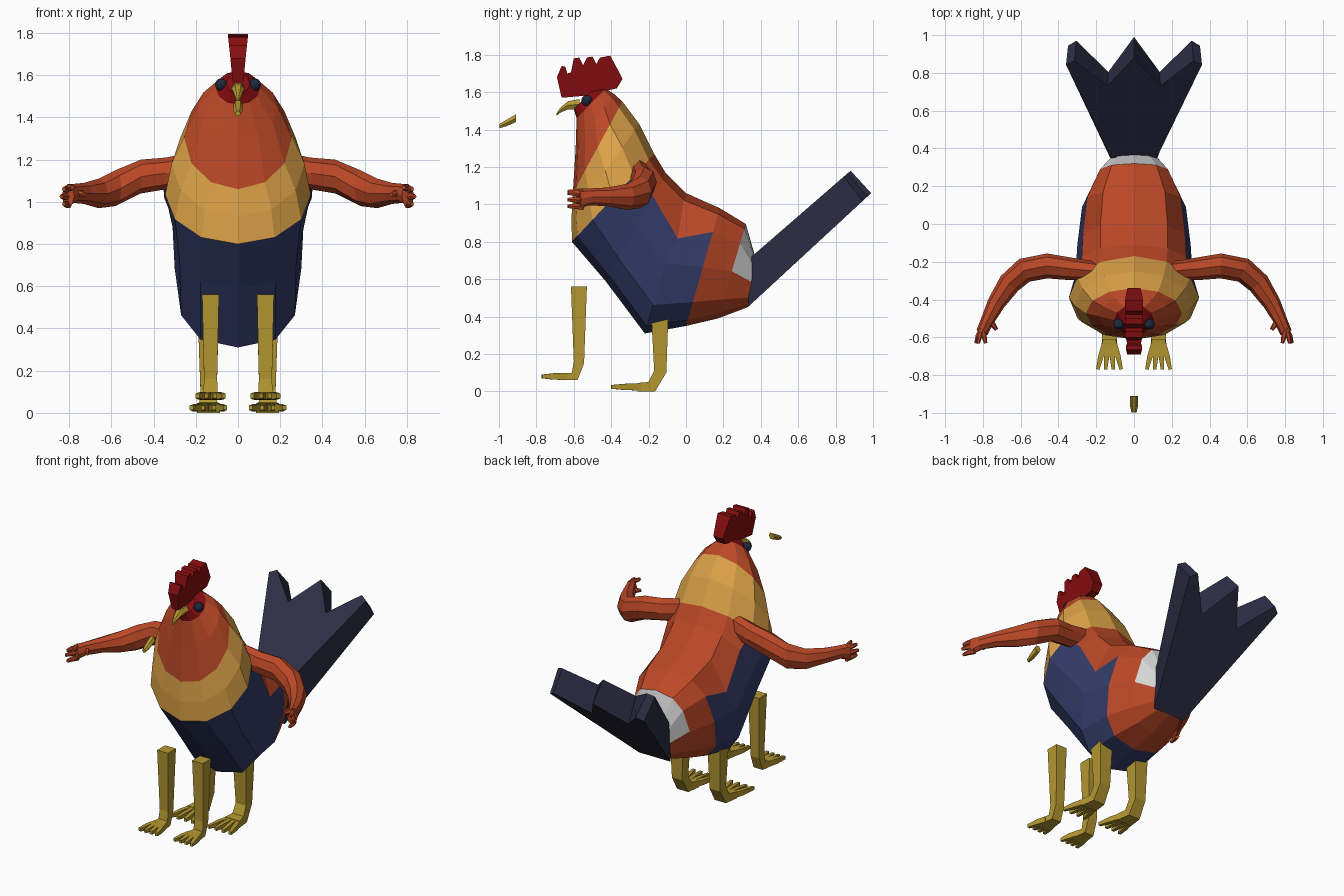
import bpy, bmesh, math
from mathutils import Vector

if "Cube" in bpy.data.objects:
    bpy.data.objects.remove(bpy.data.objects["Cube"])


def material(name, rgb):
    m = bpy.data.materials.new(name)
    m.diffuse_color = (*rgb, 1)
    m.use_nodes = True
    m.node_tree.nodes["Principled BSDF"].inputs["Base Color"].default_value = m.diffuse_color
    return m


RUST = material("rust orange", (0.50, 0.065, 0.02))
GOLD = material("gold", (0.73, 0.37, 0.065))
BLUE = material("navy blue", (0.034, 0.045, 0.141))
WHITE = material("off white", (0.66, 0.66, 0.66))
RED = material("dark red", (0.24, 0.004, 0.005))
YELLOW = material("leg yellow", (0.45, 0.31, 0.03))
DARK = material("tail black", (0.027, 0.027, 0.061))
EYE = material("eye navy", (0.013, 0.022, 0.05))


def build(name, mats, verts, faces, indices=None):
    mesh = bpy.data.meshes.new(name)
    mesh.from_pydata([tuple(v) for v in verts], [], faces)
    for m in mats:
        mesh.materials.append(m)
    if indices:
        for poly, i in zip(mesh.polygons, indices):
            poly.material_index = i
    bm = bmesh.new()
    bm.from_mesh(mesh)
    bmesh.ops.recalc_face_normals(bm, faces=bm.faces)
    bm.to_mesh(mesh)
    bm.free()
    obj = bpy.data.objects.new(name, mesh)
    bpy.context.scene.collection.objects.link(obj)
    return obj


def loft(name, mats, rings, rule=None):
    """Skin equal-sized rings, cap both ends; rule(span, k) gives the colour."""
    n = len(rings[0])
    verts = [p for r in rings for p in r]
    faces, idx = [], []
    for s in range(len(rings) - 1):
        for k in range(n):
            j = (k + 1) % n
            faces.append((s * n + k, s * n + j, (s + 1) * n + j, (s + 1) * n + k))
            idx.append(rule(s, k) if rule else 0)
    last = len(rings) - 1
    faces += [tuple(range(n)), tuple(last * n + k for k in range(n))]
    idx += [rule(0, 0), rule(last - 1, n // 2)] if rule else [0, 0]
    return build(name, mats, verts, faces, idx)


def tube(name, mat, path, n=6):
    """Tube along points (x, y, z, half width, half height)."""
    pts = [Vector(p[:3]) for p in path]
    rings = []
    for i, p in enumerate(path):
        t = pts[min(i + 1, len(pts) - 1)] - pts[max(i - 1, 0)]
        side = Vector((t.y, -t.x, 0)).normalized()
        grow, phase = (1.414, math.pi / 4) if n == 4 else (1, 0)
        ring = []
        for k in range(n):
            a = phase + 2 * math.pi * k / n
            ring.append(pts[i] + side * (p[3] * grow * math.cos(a))
                        + Vector((0, 0, p[4] * grow * math.sin(a))))
        rings.append(ring)
    return loft(name, [mat], rings)


# Body: tilted rings (top y, z, bottom y, z, half width, squareness)
BODY = [
    (-0.50, 1.61, -0.60, 1.51, 0.055, 1), (-0.43, 1.62, -0.585, 1.46, 0.105, 1),
    (-0.385, 1.59, -0.59, 1.30, 0.19, 1), (-0.34, 1.55, -0.605, 1.06, 0.255, 1),
    (-0.25, 1.43, -0.612, 0.93, 0.315, 1), (-0.17, 1.27, -0.61, 0.80, 0.345, 1),
    (-0.11, 1.17, -0.43, 0.59, 0.31, 0.8), (0.0, 1.06, -0.22, 0.31, 0.30, 0.75),
    (0.18, 0.98, 0.0, 0.35, 0.275, 0.75), (0.32, 0.895, 0.17, 0.39, 0.20, 0.75),
    (0.37, 0.72, 0.33, 0.45, 0.125, 0.7)]


def power(v, p):
    return math.copysign(abs(v) ** p, v) if abs(v) > 1e-6 else 0


rings = []
for ty, tz, by, bz, w, p in BODY:
    ring = []
    for k in range(12):
        a = math.radians(30 * k)
        c = power(math.cos(a), p) / 2
        ring.append(Vector((w * power(math.sin(a), p),
                            (ty + by) / 2 + (ty - by) * c,
                            (tz + bz) / 2 + (tz - bz) * c)))
    rings.append(ring)
for k in (2, 10):  # notch in the blue flank
    rings[7][k].z -= 0.09


def body_colour(span, k):
    if span == 0:
        return 4
    if span in (3, 4):
        return 1
    if span in (5, 6, 7) and 2 <= k <= 9:
        return 2
    if span == 9 and (k < 3 or k >= 9):
        return 3
    return 0


loft("body", [RUST, GOLD, BLUE, WHITE, RED], rings, body_colour)

# Tail: three-pointed fan with a top and a bottom outline
half = [(0.12, 0.0), (0.36, 0.93), (0.315, 0.97), (0.14, 0.72)]
fan = half + [(0, 1.0)] + [(-x, t) for x, t in reversed(half)]
loft("tail", [DARK], [
    [(x, 0.35 + 0.53 * t, 0.72 + 0.46 * t) for x, t in fan],
    [(x * 0.97, 0.33 + 0.66 * t, 0.45 + 0.61 * t) for x, t in fan]])

# Comb: jagged plate, thicker towards the top
COMB = [(-0.665, 1.57), (-0.69, 1.68), (-0.665, 1.74), (-0.645, 1.735), (-0.635, 1.70),
        (-0.615, 1.705), (-0.60, 1.78), (-0.57, 1.785), (-0.55, 1.745), (-0.53, 1.785),
        (-0.50, 1.79), (-0.48, 1.75), (-0.46, 1.785), (-0.405, 1.795), (-0.37, 1.73),
        (-0.34, 1.67), (-0.37, 1.62), (-0.47, 1.60), (-0.55, 1.58)]
loft("comb", [RED], [[(s * (0.026 + 0.11 * max(0, z - 1.59)), y, z) for y, z in COMB]
                     for s in (-1, 1)])

# Beak halves, the lower one set forward
tube("upper_beak", YELLOW, [(0, -0.57, 1.535, 0.034, 0.032), (0, -0.63, 1.53, 0.027, 0.025),
                            (0, -0.67, 1.505, 0.016, 0.016), (0, -0.692, 1.48, 0.006, 0.007)])
tube("lower_beak", YELLOW, [(0, -0.91, 1.46, 0.022, 0.024), (0, -0.96, 1.435, 0.022, 0.02),
                            (0, -0.998, 1.418, 0.013, 0.013)])

# Arm centre line with half width and half height
ARM = [(0.20, -0.25, 1.16, 0.05, 0.08), (0.34, -0.237, 1.135, 0.06, 0.075),
       (0.46, -0.222, 1.12, 0.066, 0.08), (0.58, -0.245, 1.065, 0.066, 0.085),
       (0.66, -0.315, 1.04, 0.06, 0.07), (0.73, -0.42, 1.04, 0.047, 0.05),
       (0.78, -0.52, 1.04, 0.035, 0.045), (0.805, -0.575, 1.03, 0.032, 0.055)]
FINGERS = [(0.785, 1.068), (0.825, 1.06), (0.837, 1.025), (0.825, 0.99)]


def leg(name, x, rows, hw, toe_end, toe_z, spread):
    """Square leg from rows of (front y, z, back y, z), plus four toes."""
    loft(name, [YELLOW], [[(x - w, fy, fz), (x + w, fy, fz), (x + w, by, bz), (x - w, by, bz)]
                          for (fy, fz, by, bz), w in zip(rows, hw)])
    start = rows[-1][0] + 0.02
    for i in range(4):
        f = (i - 1.5) / 1.5
        mid = (start + toe_end) / 2
        tube(f"{name}_toe_{i + 1}", YELLOW,
             [(x + f * spread * 0.45, start, toe_z, 0.014, 0.019),
              (x + f * spread * 0.75, mid, toe_z, 0.014, 0.017),
              (x + f * spread, toe_end, toe_z, 0.009, 0.01)], 4)


for side, s in (("left", 1), ("right", -1)):
    # Arm and hand
    tube(f"{side}_arm", RUST, [(s * p[0], *p[1:]) for p in ARM], 8)
    for i, (fx, fz) in enumerate(FINGERS):
        tube(f"{side}_finger_{i + 1}", RUST,
             [(s * 0.803, -0.55, fz - 0.004, 0.016, 0.018),
              (s * (fx * 0.6 + 0.323), -0.595, fz, 0.014, 0.016),
              (s * fx, -0.632, fz, 0.009, 0.011)], 6)
    tube(f"{side}_thumb", RUST, [(s * 0.78, -0.50, 1.04, 0.018, 0.018),
                                 (s * 0.745, -0.535, 1.04, 0.015, 0.016),
                                 (s * 0.727, -0.56, 1.035, 0.009, 0.01)], 6)

    # Front and rear legs
    leg(f"{side}_front_leg", s * 0.13,
        [(-0.615, 0.56, -0.53, 0.56), (-0.60, 0.16, -0.545, 0.15),
         (-0.61, 0.10, -0.58, 0.06), (-0.66, 0.095, -0.66, 0.06)],
        (0.04, 0.031, 0.034, 0.045), -0.77, 0.08, 0.062)
    leg(f"{side}_rear_leg", s * 0.14,
        [(-0.185, 0.39, -0.095, 0.39), (-0.17, 0.11, -0.105, 0.10),
         (-0.20, 0.05, -0.165, 0.0), (-0.26, 0.045, -0.26, 0.0)],
        (0.048, 0.038, 0.042, 0.055), -0.40, 0.024, 0.08)

    # Eye
    bpy.ops.mesh.primitive_uv_sphere_add(segments=10, ring_count=6, radius=0.03,
                                         location=(s * 0.08, -0.53, 1.555))
    eye = bpy.context.object
    eye.name = f"{side}_eye"
    eye.data.materials.append(EYE)
    bpy.ops.object.shade_smooth_by_angle()
